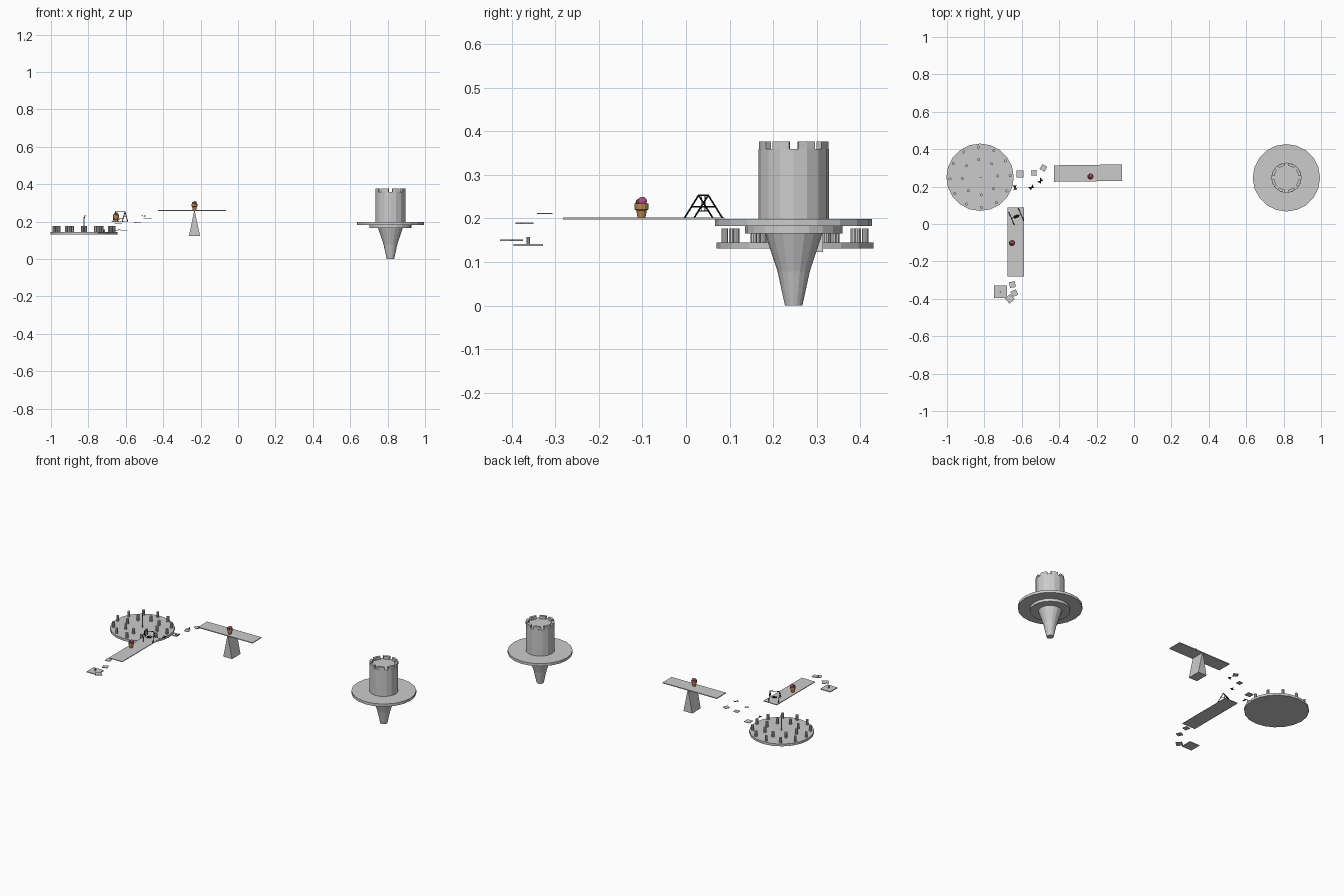
import bpy, bmesh, math
from mathutils import Vector, Matrix

if "Cube" in bpy.data.objects:
    bpy.data.objects.remove(bpy.data.objects["Cube"])


def material(name, rgb):
    m = bpy.data.materials.new(name)
    m.diffuse_color = (*rgb, 1)
    m.use_nodes = True
    m.node_tree.nodes["Principled BSDF"].inputs["Base Color"].default_value = m.diffuse_color
    return m


BLACK = material("black", (0.01, 0.01, 0.01))
WAFER = material("wafer", (0.5, 0.25, 0.08))
PINK = material("pink", (0.5, 0.08, 0.25))
BROWN = material("chocolate", (0.15, 0.04, 0.02))


def finish(name, bm, mat=None):
    bmesh.ops.recalc_face_normals(bm, faces=bm.faces)
    me = bpy.data.meshes.new(name)
    bm.to_mesh(me)
    bm.free()
    ob = bpy.data.objects.new(name, me)
    bpy.context.collection.objects.link(ob)
    if mat:
        me.materials.append(mat)
    return ob


def lathe(name, x, y, profile, sides=20, mat=None):
    """Closed faceted solid from (radius, z) points, bottom to top."""
    bm = bmesh.new()
    rings = [[bm.verts.new((x + r * math.cos(math.tau * i / sides),
                            y + r * math.sin(math.tau * i / sides), z))
              for i in range(sides)] for r, z in profile]
    for a, b in zip(rings, rings[1:]):
        for i in range(sides):
            j = (i + 1) % sides
            bm.faces.new((a[i], a[j], b[j], b[i]))
    bm.faces.new(rings[0])
    bm.faces.new(rings[-1])
    return finish(name, bm, mat)


def box(name, centre, size, angle=0, mat=None):
    bm = bmesh.new()
    bmesh.ops.create_cube(bm, size=1, matrix=Matrix.Translation(centre)
                          @ Matrix.Rotation(math.radians(angle), 4, 'Z')
                          @ Matrix.Diagonal((*size, 1)))
    return finish(name, bm, mat)


def rod(name, a, b, r=0.002, mat=BLACK):
    a, b = Vector(a), Vector(b)
    d = b - a
    bm = bmesh.new()
    bmesh.ops.create_cone(bm, cap_ends=True, segments=6, radius1=r, radius2=r,
                          depth=d.length, matrix=Matrix.Translation((a + b) / 2)
                          @ d.to_track_quat('Z', 'Y').to_matrix().to_4x4())
    return finish(name, bm, mat)


def ball(name, centre, r, mat):
    bm = bmesh.new()
    bmesh.ops.create_uvsphere(bm, u_segments=10, v_segments=6, radius=r,
                              matrix=Matrix.Translation(centre))
    return finish(name, bm, mat)


# Floating tower: tapered root, two discs, drum and battlements
TX, TY = 0.815, 0.247
lathe("tower_root", TX, TY, [(0.02, 0), (0.037, 0.078), (0.066, 0.166)], 16)
lathe("tower_lower_disc", TX, TY, [(0.112, 0.165), (0.112, 0.182)])
lathe("tower_upper_disc", TX, TY, [(0.18, 0.182), (0.18, 0.198)])
lathe("tower_drum", TX, TY, [(0.081, 0.198), (0.081, 0.359)], 16)
for k in range(8):
    bm = bmesh.new()
    low = []
    for r in (0.081, 0.066):
        steps = (-1, 0, 1) if r > 0.07 else (1, 0, -1)
        for s in steps:
            t = math.tau * (k + 0.5) / 8 + s * 0.26
            rr = r * (math.cos(math.pi / 16) if s == 0 else 0.99)
            low.append(bm.verts.new((TX + rr * math.cos(t), TY + rr * math.sin(t), 0.359)))
    f = bm.faces.new(low)
    top = bmesh.ops.extrude_face_region(bm, geom=[f])["geom"]
    bmesh.ops.translate(bm, vec=(0, 0, 0.017),
                        verts=[v for v in top if isinstance(v, bmesh.types.BMVert)])
    finish("battlement", bm)

# Round platform with two rings of pegs and a lever
PX, PY = -0.823, 0.25
lathe("peg_platform", PX, PY, [(0.18, 0.131), (0.18, 0.145)])
for count, radius in ((12, 0.161), (8, 0.095)):
    for k in range(count):
        t = math.tau * (k + 0.1) / count
        lathe("peg", PX + radius * math.cos(t), PY + radius * math.sin(t),
              [(0.008, 0.145), (0.008, 0.177)], 10)
rod("lever", (PX, PY, 0.145), (PX, PY, 0.225), 0.003, None)
rod("lever_tip", (PX, PY, 0.215), (PX + 0.007, PY, 0.236), 0.002)

# Planks and the wedge under one of them
box("swing_plank", (-0.632, -0.097, 0.1995), (0.09, 0.37, 0.004))
box("balance_plank", (-0.246, 0.272, 0.259), (0.365, 0.088, 0.005), 0.7)
bm = bmesh.new()
ends = [[bm.verts.new((x, y, z)) for x, z in
         ((-0.262, 0.123), (-0.203, 0.123), (-0.231, 0.257), (-0.235, 0.257))]
        for y in (0.232, 0.314)]
bm.faces.new(ends[0])
bm.faces.new(ends[1])
for i in range(4):
    j = (i + 1) % 4
    bm.faces.new((ends[0][i], ends[0][j], ends[1][j], ends[1][i]))
finish("wedge_support", bm)

# Floating stepping slabs: x, y, z, width, angle
for x, y, z, w, a in ((-0.610, 0.267, 0.150, 0.036, 0), (-0.535, 0.273, 0.194, 0.028, 5),
                      (-0.484, 0.300, 0.215, 0.030, -30), (-0.664, -0.400, 0.150, 0.037, 40),
                      (-0.640, -0.370, 0.189, 0.031, 25), (-0.650, -0.324, 0.211, 0.031, 8)):
    box("step_slab", (x, y, z), (w, w, 0.003), a)
box("start_slab", (-0.714, -0.362, 0.139), (0.068, 0.068, 0.005))
lathe("start_peg", -0.714, -0.362, [(0.004, 0.141), (0.004, 0.157)], 8)

# Swing: two leaning A-frames, a top bar and a hanging seat
apexes = [Vector((-0.655, 0.029, 0.253)), Vector((-0.604, 0.051, 0.253))]
side = Vector((-0.0145, 0.033, 0))
for p in apexes:
    feet = [Vector((p.x, p.y, 0.2)) + s * side for s in (-1, 1)]
    for foot in feet:
        rod("swing_leg", foot, p)
    rod("swing_brace", feet[0].lerp(p, 0.5), feet[1].lerp(p, 0.5), 0.0013)
rod("swing_top_bar", *apexes)
for f in (0.32, 0.68):
    p = apexes[0].lerp(apexes[1], f)
    rod("swing_rope", p, (p.x, p.y, 0.217), 0.001)
box("swing_seat", (-0.6295, 0.04, 0.217), (0.026, 0.016, 0.003), 23, BLACK)

# Small black butterflies: mirrored pairs of wings
for x, y, z, a in ((-0.636, 0.195, 0.155, 100), (-0.548, 0.195, 0.192, 35),
                   (-0.500, 0.230, 0.228, 55)):
    bm = bmesh.new()
    for s in (-1, 1):
        bm.faces.new([bm.verts.new((s * u, v, w)) for u, v, w in
                      ((0, 0.003, 0), (0.015, 0.012, 0.004), (0.011, 0, 0.003),
                       (0.011, -0.010, 0.003), (0, -0.004, 0))])
    bm.transform(Matrix.Translation((x, y, z)) @ Matrix.Rotation(math.radians(a), 4, 'Z'))
    finish("butterfly", bm, BLACK)

# Ice cream cups standing on the planks
for x, y, z in ((-0.652, -0.102, 0.201), (-0.233, 0.254, 0.261)):
    lathe("wafer_cup", x, y, [(0.009, z), (0.012, z + 0.017), (0.0155, z + 0.019),
                              (0.0165, z + 0.033)], 12, WAFER)
    ball("chocolate_scoop", (x - 0.003, y - 0.003, z + 0.034), 0.011, BROWN)
    ball("pink_scoop", (x + 0.003, y + 0.002, z + 0.038), 0.0105, PINK)
